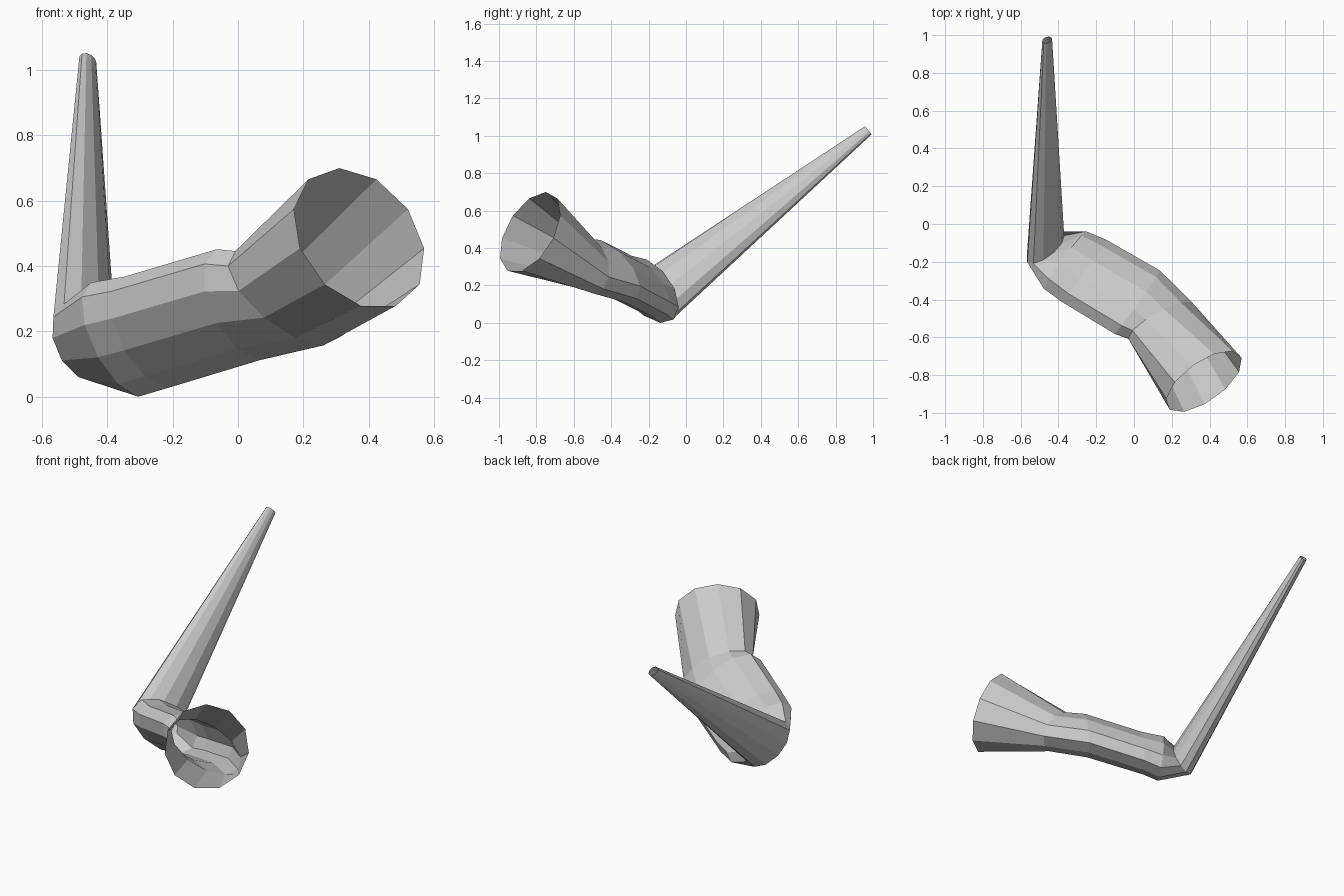
import bpy, bmesh, math
from mathutils import Vector

SIDES = 11

# Ring sections along the bent tube: centre, "up" half-axis, "side" half-axis
rings = [
    ((0.371, -0.834, 0.490), (-0.061, 0.084, 0.215), (0.192, 0.139, 0.0)),      # flared mouth
    ((0.142, -0.515, 0.310), (-0.080, 0.010, 0.142), (0.153, 0.105, -0.040)),   # bend to mouth
    ((0.015, -0.415, 0.288), (-0.017, -0.040, 0.160), (0.121, 0.165, -0.063)),  # body front
    ((-0.268, -0.248, 0.203), (-0.017, -0.040, 0.160), (0.121, 0.160, -0.065)), # body back
    ((-0.365, -0.195, 0.181), (-0.030, -0.015, 0.163), (0.110, 0.155, -0.068)), # bend to stem
    ((-0.470, -0.125, 0.172), (-0.010, -0.065, 0.120), (0.100, 0.055, -0.030)), # stem base
    ((-0.460, 0.975, 1.035), (-0.004, -0.017, 0.022), (0.026, 0.003, -0.004)),  # stem tip
]

bm = bmesh.new()
loops = []
for c, u, v in rings:
    c, u, v = Vector(c), Vector(u), Vector(v)
    loops.append([bm.verts.new(c + u * math.cos(a) + v * math.sin(a))
                  for a in (2 * math.pi * k / SIDES for k in range(SIDES))])

# Skin between neighbouring rings, both ends left open
for a, b in zip(loops, loops[1:]):
    for k in range(SIDES):
        n = (k + 1) % SIDES
        bm.faces.new((a[k], a[n], b[n], b[k]))
bmesh.ops.recalc_face_normals(bm, faces=bm.faces)

# Stand on the floor
low = min(v.co.z for v in bm.verts)
bmesh.ops.translate(bm, verts=bm.verts, vec=(0, 0, -low))

mesh = bpy.data.meshes.new("bent_pipe")
bm.to_mesh(mesh)
bm.free()
bpy.context.collection.objects.link(bpy.data.objects.new("bent_pipe", mesh))
